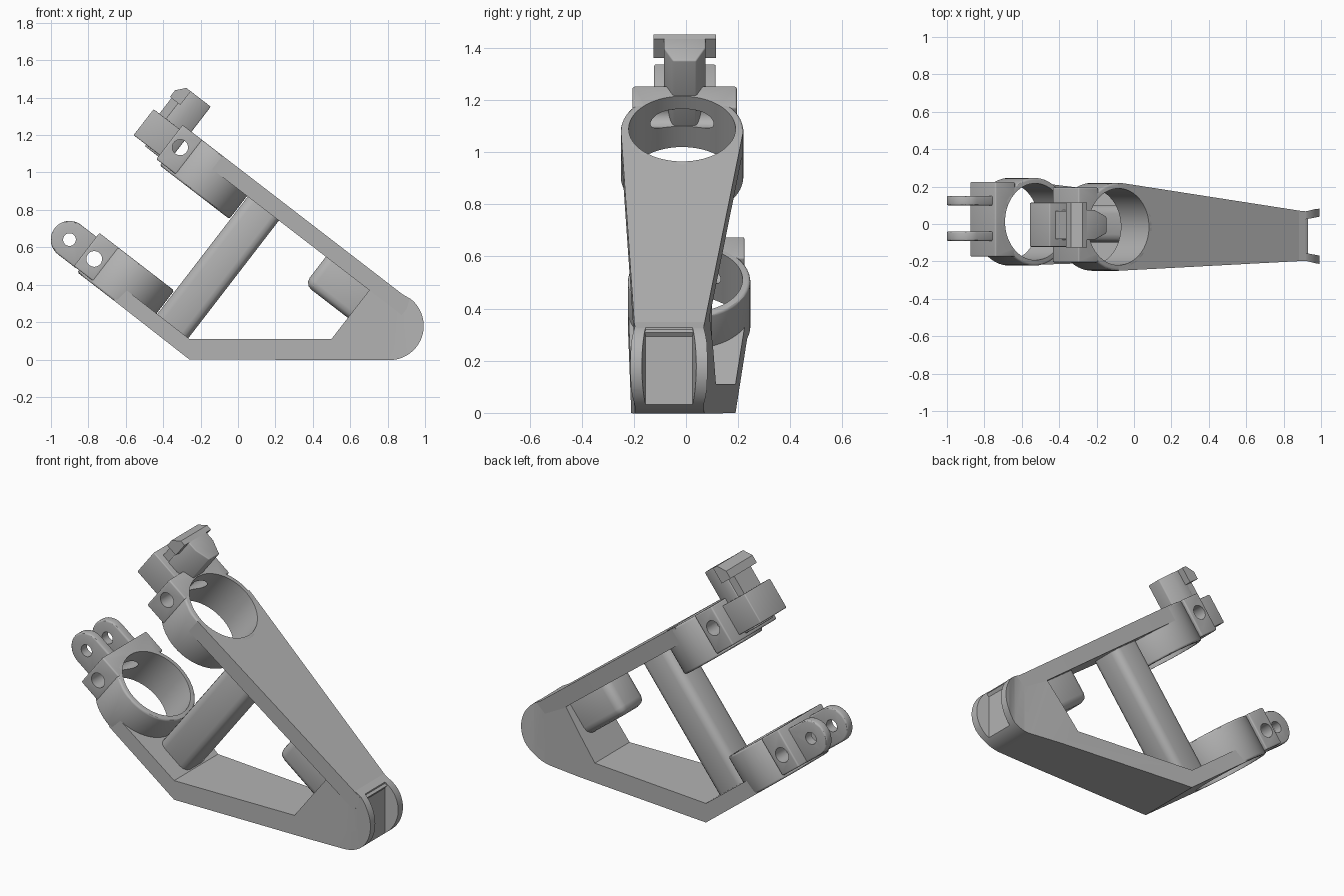
import bpy, bmesh, math
from mathutils import Matrix, Vector

if "Cube" in bpy.data.objects:
    bpy.data.objects.remove(bpy.data.objects["Cube"], do_unlink=True)

TILT = math.radians(37.6)
SLANT = Matrix.Rotation(TILT, 4, 'Y')      # arm frame: p along the arm, q away from it
WORLD = Matrix.Identity(4)
SIDE = Matrix(((1, 0, 0, 0), (0, 0, -1, 0), (0, 1, 0, 0), (0, 0, 0, 1)))  # draws in x-z

grey = bpy.data.materials.new("plain_grey")
grey.use_nodes = True
tone = (0.45, 0.45, 0.45, 1)
grey.diffuse_color = tone
grey.node_tree.nodes["Principled BSDF"].inputs["Base Color"].default_value = tone
parts = []


def prism(name, pts, lo, hi, frame=SLANT, bevel=0.0):
    """Extrude a flat outline from lo to hi along the frame's third axis."""
    bm = bmesh.new()
    face = bm.faces.new([bm.verts.new((a, b, lo)) for a, b in pts])
    ext = bmesh.ops.extrude_face_region(bm, geom=[face])
    tops = [v for v in ext["geom"] if isinstance(v, bmesh.types.BMVert)]
    bmesh.ops.translate(bm, verts=tops, vec=(0, 0, hi - lo))
    bmesh.ops.recalc_face_normals(bm, faces=bm.faces)
    bm.transform(frame)
    bmesh.ops.recalc_face_normals(bm, faces=bm.faces)
    mesh = bpy.data.meshes.new(name)
    bm.to_mesh(mesh)
    bm.free()
    mesh.materials.append(grey)
    ob = bpy.data.objects.new(name, mesh)
    bpy.context.scene.collection.objects.link(ob)
    parts.append(ob)
    if bevel:
        round_edges(ob, bevel)
    return ob


def bake(ob):
    bpy.context.view_layer.update()
    ev = ob.evaluated_get(bpy.context.evaluated_depsgraph_get())
    mesh = bpy.data.meshes.new_from_object(ev)
    ob.modifiers.clear()
    ob.data = mesh


def round_edges(ob, width):
    m = ob.modifiers.new("round", 'BEVEL')
    m.width, m.segments, m.limit_method = width, 3, 'ANGLE'
    m.angle_limit = math.radians(40)
    bake(ob)


def cut(targets, tool, mode='DIFFERENCE'):
    for ob in targets:
        m = ob.modifiers.new("cut", 'BOOLEAN')
        m.operation, m.object, m.solver = mode, tool, 'EXACT'
        bake(ob)
    parts.remove(tool)
    bpy.data.objects.remove(tool, do_unlink=True)


def rect(a0, a1, b0, b1):
    return [(a0, b0), (a1, b0), (a1, b1), (a0, b1)]


def arc(ca, cb, r, start=0, end=360, n=64):
    full = end - start == 360
    steps = n if full else n + 1
    return [(ca + r * math.cos(math.radians(start + (end - start) * i / n)),
             cb + r * math.sin(math.radians(start + (end - start) * i / n))) for i in range(steps)]


def slanted(p, q):
    v = SLANT @ Vector((p, 0, q))
    return (v.x, v.z)


# Lower frame: side outline trimmed by a tapering plan with flared tip ears
outline = [(-0.26, 0)] + arc(0.81, 0.18, 0.183, -90, 52.4, 28)
outline += [slanted(0.33, 0.79), slanted(0.33, 0.72), (0.5, 0.11), (-0.26, 0.11),
            slanted(-0.72, -0.07), slanted(-0.72, -0.155)]
frame = prism("lower_frame", outline, -0.4, 0.4, SIDE)
plan = [(-0.75, -0.225), (-0.26, -0.21), (0.6, -0.2), (0.85, -0.193), (0.92, -0.197),
        (0.97, -0.21), (1.05, -0.222), (1.05, 0.088), (0.97, 0.08), (0.92, 0.068),
        (0.85, 0.07), (0.6, 0.105), (-0.26, 0.19), (-0.75, 0.25)]
cut([frame], prism("plan", plan, -0.2, 1.2, WORLD), 'INTERSECT')
fork = [(0.918, -0.155), (1.1, -0.19), (1.1, 0.06), (0.918, 0.025)]
cut([frame], prism("fork", fork, -0.2, 1, WORLD))
cut([frame], prism("pin", arc(0.175, -0.06, 0.024, n=24), 0.3, 1.1,
                   Matrix(((0, 0, 1, 0), (0, 1, 0, 0), (1, 0, 0, 0), (0, 0, 0, 1)))))

# Upper arm: tapering plate running from the ring to the tip
arm = prism("upper_arm", [(-0.73, -0.25), (0.549, -0.196), (0.549, 0.064), (-0.70, 0.218),
                          (-0.73, 0.22)], 0.722, 0.813)

# Strut between the arms and the stop under the upper arm
prism("strut", rect(-0.49, -0.28, -0.1, 0.1), -0.12, 0.77, SLANT, 0.045)
prism("stop_block", rect(0.037, 0.4, -0.165, 0.05), 0.535, 0.78, SLANT, 0.045)


def clamp(label, y, low, high, block_y, bolt_q, plate):
    """Ring with a bolt block behind it, bored along q and drilled along y."""
    ring = prism(label + "_ring", arc(-0.73, y, 0.235), low, high, SLANT, 0.012)
    block = prism(label + "_clamp_block", rect(-1.0, -0.865, block_y - 0.2, block_y + 0.2),
                  low + 0.015, high, SLANT, 0.008)
    cut([ring, block, plate], prism("bore", arc(-0.73, y, 0.205), low - 0.1, high + 0.1))
    cut([ring, block], prism("bolt", arc(-0.937, bolt_q, 0.042, n=32), -0.5, 0.5, SLANT @ SIDE))


clamp("upper", -0.015, 0.567, 0.813, -0.005, 0.71, arm)
clamp("lower", 0.012, -0.155, 0.084, 0.025, -0.043, frame)

# Hinge ears on the lower clamp
for side, y in (("right", -0.065), ("left", 0.125)):
    ear = prism(side + "_hinge_ear",
                arc(-1.105, -0.042, 0.1, 90, 270, 24) + [(-0.98, -0.142), (-0.98, 0.058)],
                -y - 0.026, -y + 0.026, SLANT @ SIDE, 0.01)
    cut([ear], prism("eye", arc(-1.105, -0.042, 0.034, n=32), -0.5, 0.5, SLANT @ SIDE))

# Latch head on the upper clamp: two wide flanges, a thin web and a tapered neck
prism("latch_foot", rect(-1.174, -0.98, -0.122, 0.114), 0.61, 0.785, SLANT, 0.006)
prism("latch_web", rect(-1.135, -1.06, -0.08, 0.07), 0.77, 0.9)
flange = [(-1.145, 0.89), (-1.075, 0.89), (-1.075, 0.982), (-1.105, 0.982), (-1.145, 0.935)]
prism("latch_flange", flange, -0.115, 0.125, SLANT @ SIDE)
neck = [(-1.09, -0.085), (-1.02, -0.085), (-0.94, -0.05), (-0.94, 0.04), (-1.02, 0.075),
        (-1.09, 0.075)]
prism("latch_neck", neck, 0.6, 0.982, SLANT, 0.006)

# Smooth the curved faces, keep edges sharp
bpy.ops.object.select_all(action='DESELECT')
for ob in parts:
    ob.select_set(True)
bpy.context.view_layer.objects.active = frame
bpy.ops.object.shade_smooth_by_angle(angle=math.radians(30))
